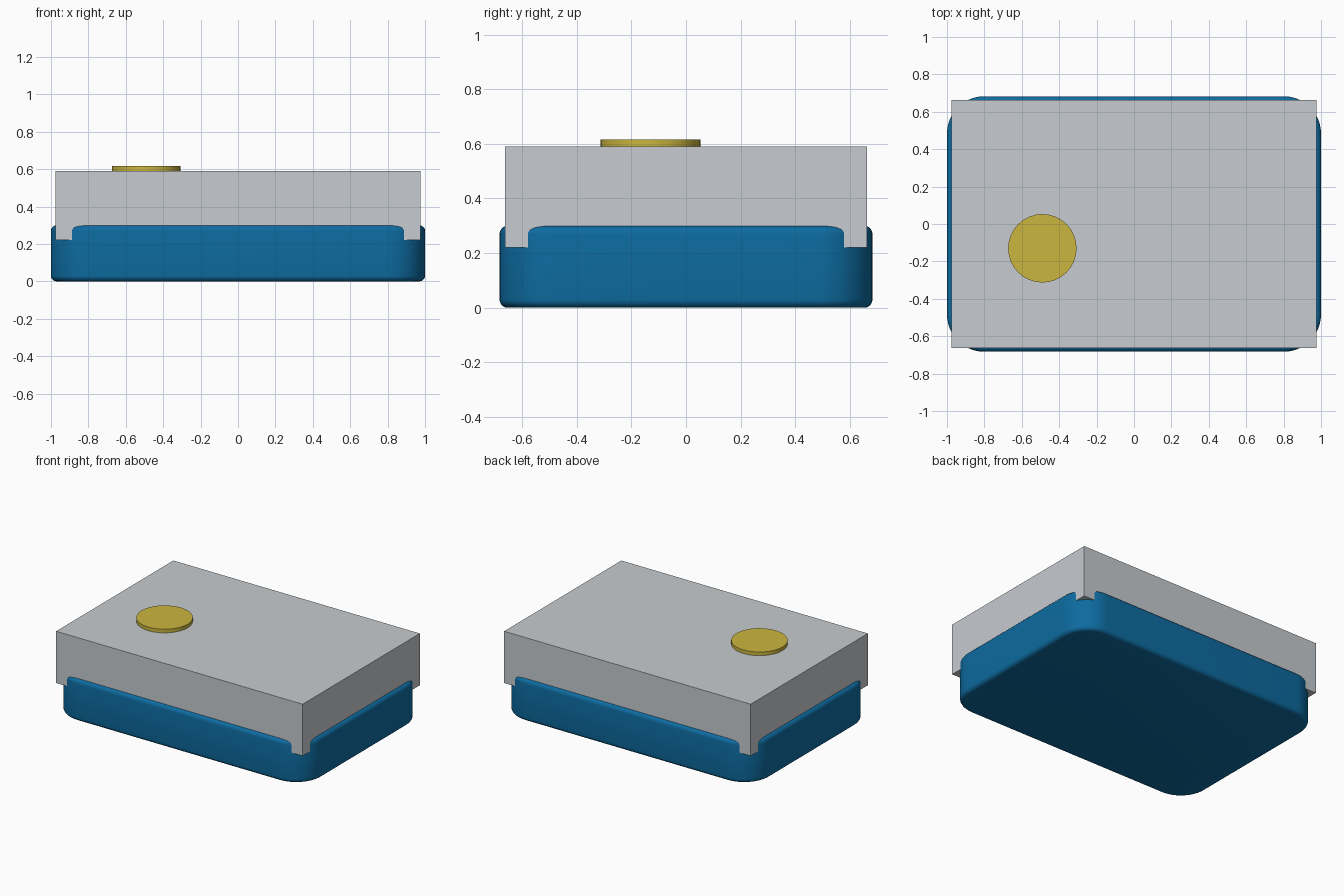
import bpy
import bmesh

if "Cube" in bpy.data.objects:
    bpy.data.objects.remove(bpy.data.objects["Cube"], do_unlink=True)


def material(name, rgb):
    mat = bpy.data.materials.new(name)
    mat.use_nodes = True
    mat.diffuse_color = (*rgb, 1)
    mat.node_tree.nodes["Principled BSDF"].inputs["Base Color"].default_value = (*rgb, 1)
    return mat


def add_object(name, bm, mat):
    mesh = bpy.data.meshes.new(name)
    bm.to_mesh(mesh)
    bm.free()
    mesh.materials.append(mat)
    obj = bpy.data.objects.new(name, mesh)
    bpy.context.collection.objects.link(obj)
    return obj


def box(width, depth, bottom, top):
    bm = bmesh.new()
    bmesh.ops.create_cube(bm, size=1)
    for v in bm.verts:
        v.co.x *= width
        v.co.y *= depth
        v.co.z = top if v.co.z > 0 else bottom
    return bm


def smooth(obj):
    bpy.ops.object.select_all(action="DESELECT")
    obj.select_set(True)
    bpy.context.view_layer.objects.active = obj
    bpy.ops.object.shade_smooth_by_angle(angle=0.6)


blue = material("deep blue", (0.004, 0.147, 0.352))
grey = material("light grey", (0.57, 0.60, 0.63))
gold = material("brass yellow", (0.60, 0.47, 0.05))

# Tray with round corners and softened top and bottom rims
height = 0.30
bm = box(2.0, 1.366, 0, height)
uprights = [e for e in bm.edges if abs(e.verts[0].co.z - e.verts[1].co.z) > 0.1]
bmesh.ops.bevel(bm, geom=uprights, offset=0.2, segments=12, profile=0.5, affect="EDGES")
rims = [e for e in bm.edges if abs(e.verts[0].co.z - e.verts[1].co.z) < 0.01]
bmesh.ops.bevel(bm, geom=rims, offset=0.03, segments=5, profile=0.5, affect="EDGES")
smooth(add_object("tray", bm, blue))

# Square block sunk into the tray
add_object("block", box(1.95, 1.324, 0.22, 0.59), grey)

# Flat round button on the block
bm = bmesh.new()
bmesh.ops.create_cone(bm, cap_ends=True, segments=32, radius1=0.183, radius2=0.183, depth=0.027)
bmesh.ops.translate(bm, verts=bm.verts, vec=(-0.49, -0.13, 0.6025))
smooth(add_object("button", bm, gold))
